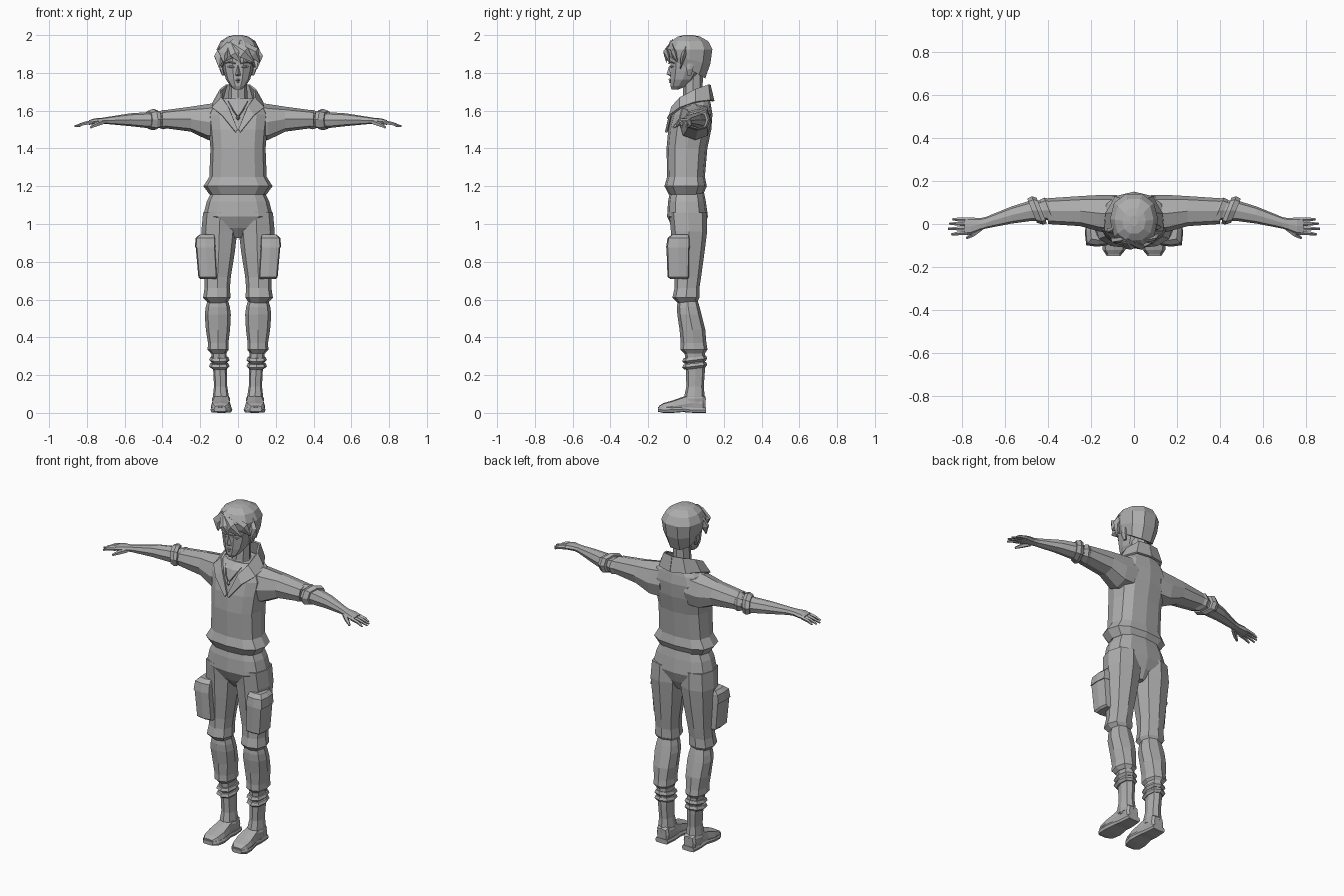
import bpy, math
from mathutils import Vector

grey = bpy.data.materials.new("plain grey")
grey.diffuse_color = (0.42, 0.42, 0.42, 1)


def build(name, verts, faces, mirror=False, thick=0):
    me = bpy.data.meshes.new(name)
    me.from_pydata([tuple(v) for v in verts], [], faces)
    me.materials.append(grey)
    ob = bpy.data.objects.new(name, me)
    bpy.context.collection.objects.link(ob)
    if thick:
        m = ob.modifiers.new("thickness", "SOLIDIFY")
        m.thickness, m.offset = thick, 0
    if mirror:
        ob.modifiers.new("mirror", "MIRROR").use_clip = False
    return ob


def skin(name, rings, mirror):
    """Join rings of equal size with quads and cap both ends."""
    n = len(rings[0])
    faces = [tuple(reversed(range(n)))]
    for k in range(len(rings) - 1):
        for i in range(n):
            j = (i + 1) % n
            faces.append((k * n + i, k * n + j, (k + 1) * n + j, (k + 1) * n + i))
    faces.append(tuple(range((len(rings) - 1) * n, len(rings) * n)))
    return build(name, [v for r in rings for v in r], faces, mirror)


def loft(name, axis, rows, n=8, p=0.8, mirror=False, shear=0.0):
    """rows: (position on axis, centre u, centre v, half u, half v[, tilt])"""
    rings = []
    for row in rows:
        t, cu, cv, ru, rv = row[:5]
        tilt = row[5] if len(row) > 5 else shear
        ring = []
        for i in range(n):
            a = 2 * math.pi * i / n
            c, s = math.cos(a), math.sin(a)
            du = ru * math.copysign(abs(c) ** p, c)
            dv = rv * math.copysign(abs(s) ** p, s)
            if axis == "z":
                ring.append((cu + du, cv + dv, t + tilt * dv))
            elif axis == "x":
                ring.append((t + tilt * du, cu + du, cv + dv))
            else:
                ring.append((cu + du, t, cv + dv))
        rings.append(ring)
    return skin(name, rings, mirror)


def tube(name, pts, n=5, mirror=False, flat=1.0):
    """pts: (point, radius) along a bent path, flattened across y by flat"""
    rings = []
    for k, (pt, r) in enumerate(pts):
        d = Vector(pts[min(k + 1, len(pts) - 1)][0]) - Vector(pts[max(k - 1, 0)][0])
        side = d.cross(Vector((0, 1, 0))).normalized()
        up = d.cross(side).normalized()
        rings.append([Vector(pt) + side * r * math.cos(2 * math.pi * i / n)
                      + up * r * flat * math.sin(2 * math.pi * i / n) for i in range(n)])
    return skin(name, rings, mirror)


# shirt body with a flared hem
loft("shirt", "z", [
    (1.155, 0, 0, .15, .09), (1.20, 0, -.002, .183, .112), (1.25, 0, 0, .152, .10),
    (1.40, 0, .005, .146, .108), (1.50, 0, .02, .155, .114), (1.58, 0, .033, .165, .107),
    (1.63, 0, .037, .14, .095), (1.665, 0, .05, .09, .075)], n=12, p=.75)

# sleeves, rolled cuffs, forearms and palms
loft("sleeve", "x", [
    (.08, .045, 1.545, .09, .10), (.16, .05, 1.54, .085, .095),
    (.25, .06, 1.555, .07, .066), (.40, .06, 1.555, .06, .046)], mirror=True)
for i, (x, r) in enumerate([(.375, .054), (.43, .06)]):
    loft(f"sleeve_cuff_{i + 1}", "x", [
        (x, .063, 1.553, r, r * .85), (x + .02, .063, 1.553, r + .006, r * .9 + .003),
        (x + .045, .062, 1.552, r - .004, r * .8)], mirror=True, shear=.4)
loft("forearm", "x", [
    (.40, .063, 1.552, .045, .042), (.48, .062, 1.55, .048, .042),
    (.57, .042, 1.552, .04, .034), (.69, .006, 1.548, .027, .019),
    (.72, -.002, 1.546, .029, .016), (.76, -.009, 1.543, .04, .016),
    (.79, -.01, 1.537, .039, .012)], mirror=True)
for nm, y0, y1, x1 in [("little", .02, .022, .845), ("ring", .0, .002, .86),
                       ("middle", -.02, -.022, .866), ("index", -.04, -.048, .85)]:
    tube(nm + "_finger", [((.775, y0, 1.539), .011), ((.82, (y0 + y1) / 2, 1.53), .009),
                          ((x1, y1, 1.516), .005)], mirror=True)
tube("thumb", [((.715, -.02, 1.54), .014), ((.75, -.048, 1.527), .012),
               ((.78, -.066, 1.511), .006)], mirror=True)

# open collar running down to the neck opening
inner = [(0, .125, 1.735), (.06, .115, 1.737), (.09, .05, 1.712), (.085, -.03, 1.668),
         (.05, -.072, 1.62), (.003, -.098, 1.50)]
outer = [(0, .145, 1.65), (.085, .125, 1.655), (.128, .05, 1.645), (.135, -.03, 1.615),
         (.085, -.085, 1.575), (.012, -.106, 1.485)]
build("collar", inner + outer, [(i, i + 1, i + 7, i + 6) for i in range(5)],
      mirror=True, thick=.012)
tube("necklace", [((0, -.088, 1.565), .003), ((.025, -.078, 1.60), .003),
                  ((.05, -.04, 1.65), .003)], n=4, mirror=True)
tube("pendant", [((0, -.088, 1.575), .004), ((0, -.091, 1.562), .011),
                 ((0, -.09, 1.55), .003)], n=4)

# neck and head
loft("neck", "z", [(1.60, 0, .02, .065, .075), (1.67, 0, .035, .05, .052),
                   (1.81, 0, .04, .046, .05)], p=1)
loft("head", "z", [
    (1.712, 0, -.058, .018, .018), (1.73, 0, -.04, .04, .045), (1.765, 0, -.018, .064, .068),
    (1.81, 0, -.002, .077, .085), (1.85, 0, .003, .084, .09), (1.90, 0, .005, .086, .094),
    (1.95, 0, .01, .07, .08)], n=10, p=.9)
build("nose", [(0, -.087, 1.845), (-.015, -.082, 1.788), (.015, -.082, 1.788),
               (0, -.103, 1.793), (0, -.08, 1.78)],
      [(0, 1, 3), (0, 3, 2), (1, 4, 3), (3, 4, 2)])
tube("upper_lip", [((-.024, -.072, 1.76), .002), ((0, -.088, 1.764), .006),
                   ((.024, -.072, 1.76), .002)], n=4)
tube("lower_lip", [((-.018, -.07, 1.753), .002), ((0, -.085, 1.752), .006),
                   ((.018, -.07, 1.753), .002)], n=4)
tube("eye", [((.018, -.084, 1.832), .002), ((.036, -.08, 1.833), .007),
             ((.056, -.068, 1.834), .002)], n=6, mirror=True, flat=.7)
tube("eyebrow", [((.014, -.091, 1.85), .004), ((.042, -.083, 1.858), .005),
                 ((.068, -.062, 1.852), .002)], n=4, mirror=True)
loft("ear", "z", [(1.785, .078, .018, .006, .01), (1.82, .088, .02, .011, .02),
                  (1.85, .09, .024, .01, .018)], n=6, mirror=True)

# hair cap, with locks over the forehead and temples
loft("hair", "z", [
    (1.825, 0, .008, .088, .098, -.58), (1.87, 0, .018, .105, .116, -.2),
    (1.925, 0, .02, .113, .125, 0), (1.968, 0, .02, .092, .102, 0),
    (1.992, 0, .015, .055, .062, 0), (2.0, 0, .015, .02, .025, 0)], n=10, p=.9)
locks = [((-.045, -.07, 1.955), (.03, -.105, 1.905), (.085, -.085, 1.855), .036),
         ((.0, -.08, 1.95), (.085, -.065, 1.905), (.115, -.045, 1.855), .034),
         ((-.04, -.08, 1.95), (-.02, -.108, 1.9), (.015, -.104, 1.855), .028),
         ((-.04, -.07, 1.95), (-.08, -.075, 1.905), (-.075, -.085, 1.855), .034),
         ((-.08, -.02, 1.93), (-.102, -.03, 1.885), (-.1, -.045, 1.83), .03),
         ((.08, .0, 1.93), (.103, -.015, 1.885), (.098, -.03, 1.82), .03)]
for i, (a, b, c, r) in enumerate(locks):
    tube(f"hair_lock_{i + 1}", [(a, r * .8), (b, r), (c, .003)], n=5, flat=.45)

# trousers: hips, then legs bagged over the knee
loft("trouser_hips", "z", [
    (.925, 0, .02, .02, .05), (.98, 0, .012, .09, .085), (1.04, 0, .008, .185, .108),
    (1.12, 0, .005, .165, .10), (1.17, 0, .005, .14, .09)], n=12, p=.75)
loft("trouser_leg", "z", [
    (.582, .108, .005, .05, .05), (.61, .112, 0, .073, .072), (.66, .11, .005, .067, .066),
    (.72, .108, .01, .07, .07), (.85, .102, .013, .085, .085), (.96, .099, .016, .095, .096),
    (1.06, .095, .01, .09, .10)], mirror=True)

# bellowed thigh pockets with a flap
loft("thigh_pocket", "z", [
    (.71, .155, -.035, .045, .05), (.72, .16, -.04, .05, .058),
    (.89, .172, -.042, .053, .062), (.93, .168, -.035, .045, .055)],
     n=8, p=.35, mirror=True)
loft("pocket_flap", "z", [
    (.875, .173, -.042, .056, .064), (.925, .171, -.038, .053, .06),
    (.945, .163, -.03, .04, .045)], n=8, p=.35, mirror=True)

# lower legs, boot shafts and boot cuffs
loft("lower_leg", "z", [
    (.315, .104, .045, .04, .055), (.335, .105, .042, .056, .072), (.37, .105, .04, .054, .068),
    (.44, .106, .034, .064, .068), (.52, .107, .018, .069, .064),
    (.56, .107, .012, .064, .06), (.61, .107, .008, .05, .05)], mirror=True)
loft("boot_shaft", "z", [
    (.05, .09, .05, .043, .05), (.09, .091, .045, .042, .054), (.14, .092, .048, .035, .046),
    (.22, .095, .05, .036, .05), (.34, .102, .046, .042, .055)], mirror=True)
for i, z in enumerate([.235, .268]):
    loft(f"boot_cuff_{i + 1}", "z", [
        (z, .098, .048, .042, .056), (z + .012, .099, .046, .054, .066),
        (z + .028, .099, .046, .047, .06)], mirror=True, shear=.12)
loft("ankle_strap", "z", [(.06, .09, .045, .046, .058), (.075, .09, .045, .048, .06),
                          (.085, .09, .045, .044, .056)], mirror=True)

# shoes and soles, toes turned slightly outwards
loft("shoe", "y", [
    (-.143, .095, .022, .03, .015), (-.12, .093, .028, .048, .024),
    (-.07, .09, .034, .054, .032), (-.02, .088, .044, .047, .04),
    (.03, .088, .052, .042, .05), (.09, .088, .05, .04, .048),
    (.103, .088, .05, .03, .035)], p=.5, mirror=True)
loft("sole", "y", [
    (-.148, .095, .018, .032, .012), (-.12, .093, .016, .053, .016),
    (-.07, .088, .017, .058, .017), (-.01, .086, .02, .048, .015),
    (.04, .086, .014, .046, .014), (.106, .087, .014, .04, .014)], p=.35, mirror=True)
